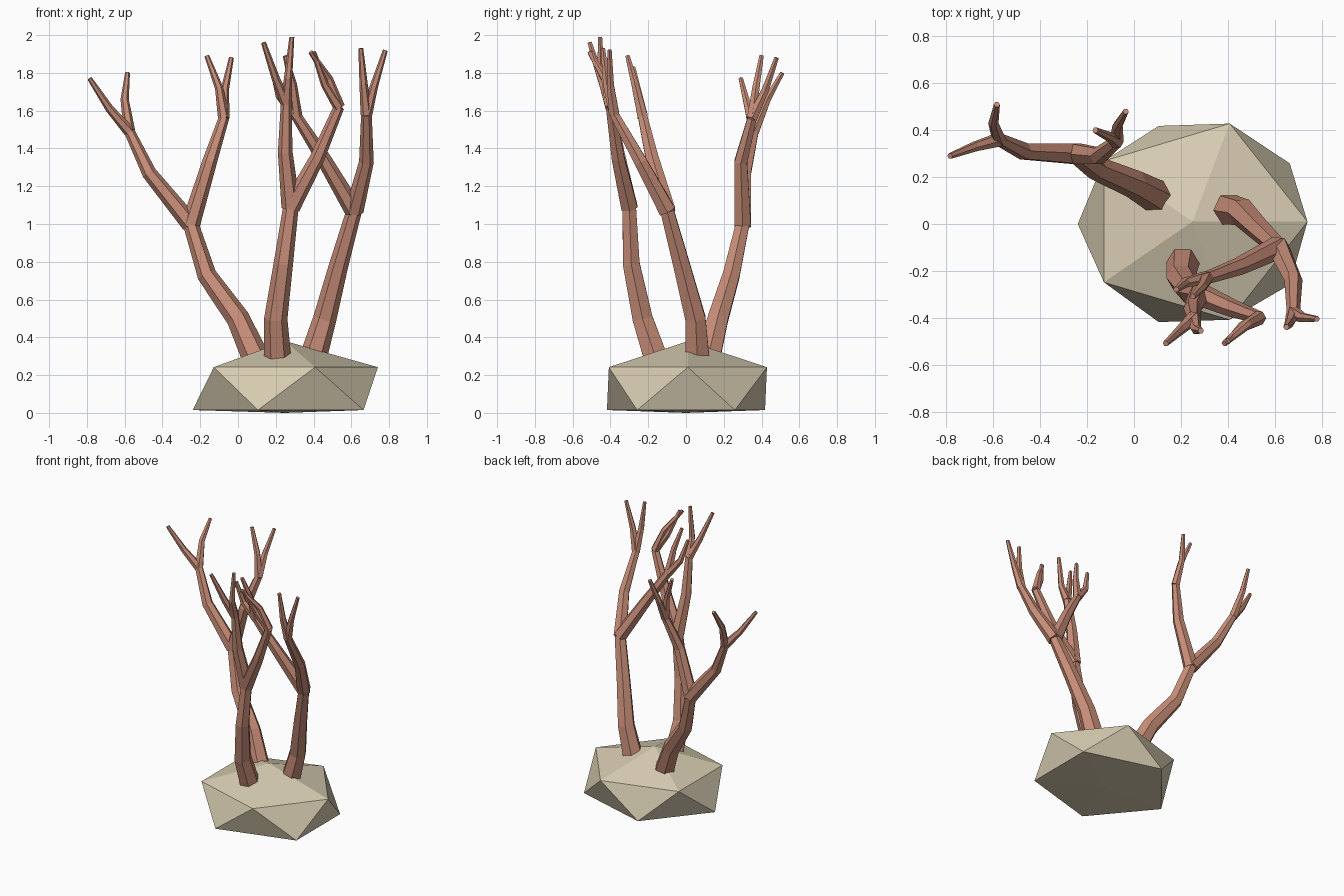
import bpy, bmesh
from math import cos, sin, tau
from mathutils import Vector

if "Cube" in bpy.data.objects:
    bpy.data.objects.remove(bpy.data.objects["Cube"])


def material(name, colour):
    mat = bpy.data.materials.new(name)
    mat.use_nodes = True
    mat.diffuse_color = (*colour, 1)
    mat.node_tree.nodes["Principled BSDF"].inputs["Base Color"].default_value = (*colour, 1)
    return mat


bark = material("reddish bark", (0.58, 0.27, 0.19))
stone = material("beige stone", (0.68, 0.6, 0.44))


def add_object(name, bm, mat):
    bmesh.ops.recalc_face_normals(bm, faces=bm.faces)
    mesh = bpy.data.meshes.new(name)
    bm.to_mesh(mesh)
    bm.free()
    mesh.materials.append(mat)
    obj = bpy.data.objects.new(name, mesh)
    bpy.context.collection.objects.link(obj)
    return obj


def limb(name, points, start, end, sides=6):
    """Closed faceted tube that tapers along its path."""
    points = [Vector(p) for p in points]
    bm = bmesh.new()
    rings = []
    last = len(points) - 1
    for i, point in enumerate(points):
        along = points[min(i + 1, last)] - points[max(i - 1, 0)]
        turn = Vector((0, 0, 1)).rotation_difference(along)
        r = start + (end - start) * i / last
        rings.append([bm.verts.new(point + turn @ Vector((r * cos(tau * k / sides), r * sin(tau * k / sides), 0)))
                      for k in range(sides)])
    for low, high in zip(rings, rings[1:]):
        for k in range(sides):
            n = (k + 1) % sides
            bm.faces.new((low[k], low[n], high[n], high[k]))
    bm.faces.new(rings[0])
    bm.faces.new(rings[-1])
    return add_object(name, bm, bark)


def tree(name, trunk, branches):
    """Trunk that forks into branches, each forking into twigs."""
    limb(name + "_trunk", trunk, 0.072, 0.041)
    for b, (path, twigs) in enumerate(branches, 1):
        limb(f"{name}_branch_{b}", [trunk[-1]] + path, 0.05, 0.028)
        for t, twig in enumerate(twigs, 1):
            limb(f"{name}_twig_{b}_{t}", [path[-1]] + twig, 0.031, 0.013)


# Squashed twenty-sided rock
bm = bmesh.new()
top = bm.verts.new((0.25, 0.01, 0.38))
bottom = bm.verts.new((0.25, 0.0, 0.0))
upper = [bm.verts.new((0.26 + 0.48 * cos(tau * k / 5), 0.01 + 0.44 * sin(tau * k / 5), 0.242)) for k in range(5)]
lower = [bm.verts.new((0.26 + 0.5 * cos(tau * (k + 0.5) / 5), 0.44 * sin(tau * (k + 0.5) / 5), 0.015)) for k in range(5)]
for k in range(5):
    n = (k + 1) % 5
    bm.faces.new((top, upper[k], upper[n]))
    bm.faces.new((upper[k], lower[k], upper[n]))
    bm.faces.new((lower[k], lower[n], upper[n]))
    bm.faces.new((bottom, lower[n], lower[k]))
add_object("rock", bm, stone)

# Back right tree
tree("back_tree",
     [(0.09, 0.12, 0.3), (0.0, 0.17, 0.5), (-0.165, 0.24, 0.73), (-0.25, 0.3, 1.0)],
     [([(-0.47, 0.31, 1.27), (-0.575, 0.36, 1.49)],
       [[(-0.68, 0.33, 1.61), (-0.785, 0.29, 1.77)],
        [(-0.6, 0.43, 1.66), (-0.585, 0.51, 1.8)]]),
      ([(-0.15, 0.29, 1.33), (-0.075, 0.35, 1.56)],
       [[(-0.1, 0.37, 1.72), (-0.165, 0.4, 1.89)],
        [(-0.07, 0.42, 1.71), (-0.035, 0.48, 1.88)]])])

# Front middle tree
tree("front_tree",
     [(0.21, -0.16, 0.29), (0.2, -0.23, 0.5), (0.24, -0.29, 0.79), (0.28, -0.3, 1.09)],
     [([(0.25, -0.36, 1.38), (0.255, -0.4, 1.64)],
       [[(0.2, -0.45, 1.77), (0.135, -0.51, 1.96)],
        [(0.265, -0.45, 1.77), (0.285, -0.455, 1.99)]]),
      ([(0.42, -0.36, 1.35), (0.535, -0.4, 1.62)],
       [[(0.48, -0.43, 1.77), (0.385, -0.51, 1.91)],
        [(0.46, -0.44, 1.74), (0.4, -0.5, 1.91)]])])

# Left tree
tree("left_tree",
     [(0.4, 0.06, 0.3), (0.46, 0.05, 0.5), (0.53, -0.02, 0.77), (0.615, -0.1, 1.07)],
     [([(0.68, -0.24, 1.33), (0.68, -0.38, 1.58)],
       [[(0.665, -0.42, 1.74), (0.65, -0.44, 1.93)],
        [(0.72, -0.4, 1.73), (0.78, -0.405, 1.92)]]),
      ([(0.45, -0.18, 1.35), (0.31, -0.23, 1.57)],
       [[(0.29, -0.27, 1.74), (0.25, -0.31, 1.89)],
        [(0.22, -0.25, 1.68), (0.18, -0.28, 1.83)]])])
